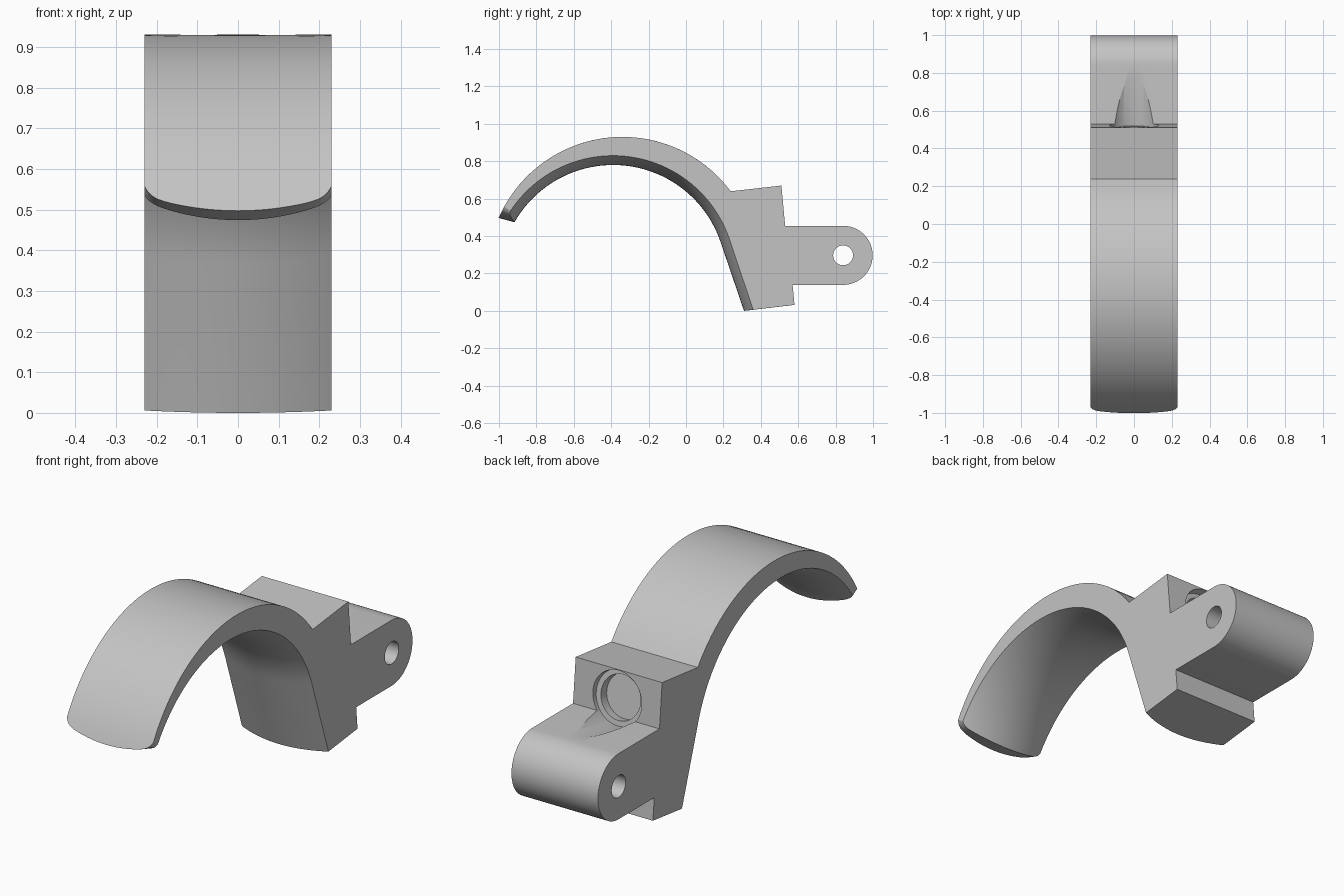
import bpy, bmesh, math
from mathutils import Vector

cube = bpy.data.objects.get("Cube")
if cube:
    bpy.data.objects.remove(cube, do_unlink=True)

HALF = 0.23            # half width of the clamp
OUT_C, OUT_R = (-0.34, 0.208), 0.722
IN_C, IN_R = (-0.39, 0.173), 0.607
PIN = (0.84, 0.297)    # centre of the hinge eye
EYE_R = 0.158

grey = bpy.data.materials.new("satin grey")
grey.use_nodes = True
grey.diffuse_color = (0.55, 0.55, 0.55, 1)
grey.node_tree.nodes["Principled BSDF"].inputs["Base Color"].default_value = (0.55, 0.55, 0.55, 1)


def arc(c, r, a0, a1, n):
    """Points (y, z) on an arc, both ends included."""
    return [(c[0] + r * math.cos(a0 + (a1 - a0) * i / n),
             c[1] + r * math.sin(a0 + (a1 - a0) * i / n)) for i in range(n + 1)]


def section(x):
    """Side outline at width x; the inner face crowns towards the middle."""
    u = abs(x) / HALF
    r_in = IN_R + 0.05 * u * u
    tip_out = 0.497 + 0.036 * u ** 2 + 0.025 * u ** 16
    tip_in = 0.474 + 0.045 * u ** 2 + 0.016 * u ** 16
    a_out = math.pi - math.asin((tip_out - OUT_C[1]) / OUT_R)
    a_in = math.pi - math.asin((tip_in - IN_C[1]) / r_in)
    pts = arc(OUT_C, OUT_R, a_out, math.atan2(0.432, 0.58), 48)
    pts += [(0.51, 0.67), (0.53, PIN[1] + EYE_R)]
    pts += arc(PIN, EYE_R, math.pi / 2, -math.pi / 2, 32)
    pts += [(0.57, PIN[1] - EYE_R), (0.58, 0.032), (0.31 + 0.049 * u * u, 0.006 * u * u)]
    pts += arc(IN_C, r_in, math.radians(18.5), a_in, 48)
    return pts


def finish(bm, name):
    bmesh.ops.recalc_face_normals(bm, faces=bm.faces)
    me = bpy.data.meshes.new(name)
    bm.to_mesh(me)
    bm.free()
    me.materials.append(grey)
    ob = bpy.data.objects.new(name, me)
    bpy.context.collection.objects.link(ob)
    return ob


# Clamp arm, block and hinge eye lofted across the width
bm = bmesh.new()
STEPS = 28
rings = []
for i in range(STEPS + 1):
    x = -HALF * math.cos(math.pi * i / STEPS)
    rings.append([bm.verts.new((x, y, z)) for y, z in section(x)])
for a, b in zip(rings, rings[1:]):
    for k in range(len(a)):
        n = (k + 1) % len(a)
        bm.faces.new((a[k], a[n], b[n], b[k]))
bm.faces.new(rings[0])
bm.faces.new(rings[-1])
clamp = finish(bm, "clamp_body")


def cutter(name, start, direction, length, radius):
    """Hidden cylinder running from start along direction."""
    d = Vector(direction).normalized()
    bm = bmesh.new()
    bmesh.ops.create_cone(bm, cap_ends=True, segments=64, radius1=radius,
                          radius2=radius, depth=length)
    bmesh.ops.rotate(bm, verts=bm.verts, matrix=d.to_track_quat('Z', 'Y').to_matrix())
    bmesh.ops.translate(bm, verts=bm.verts, vec=Vector(start) + d * length / 2)
    ob = finish(bm, name)
    ob.hide_render = True
    ob.hide_viewport = True
    return ob


# Pin hole, screw recess with its groove over the eye, and deeper seat
axis = Vector((0, 1, 0.19)).normalized()
mouth = Vector((0, 0.53, 0.538))
cutters = [
    cutter("pin_hole_cutter", (-0.4, *PIN), (1, 0, 0), 0.8, 0.053),
    cutter("recess_cutter", mouth - axis * 0.035, axis, 0.7, 0.13),
    cutter("seat_cutter", mouth - axis * 0.08, axis, 0.2, 0.105),
]
for c in cutters:
    mod = clamp.modifiers.new(c.name, 'BOOLEAN')
    mod.operation = 'DIFFERENCE'
    mod.solver = 'EXACT'
    mod.object = c

# Apply the cuts, then remove the helpers
bpy.context.view_layer.update()
dg = bpy.context.evaluated_depsgraph_get()
cut_mesh = bpy.data.meshes.new_from_object(clamp.evaluated_get(dg))
clamp.modifiers.clear()
clamp.data = cut_mesh
for c in cutters:
    bpy.data.objects.remove(c, do_unlink=True)

bpy.ops.object.select_all(action='DESELECT')
clamp.select_set(True)
bpy.context.view_layer.objects.active = clamp
bpy.ops.object.shade_smooth_by_angle(angle=math.radians(25))
